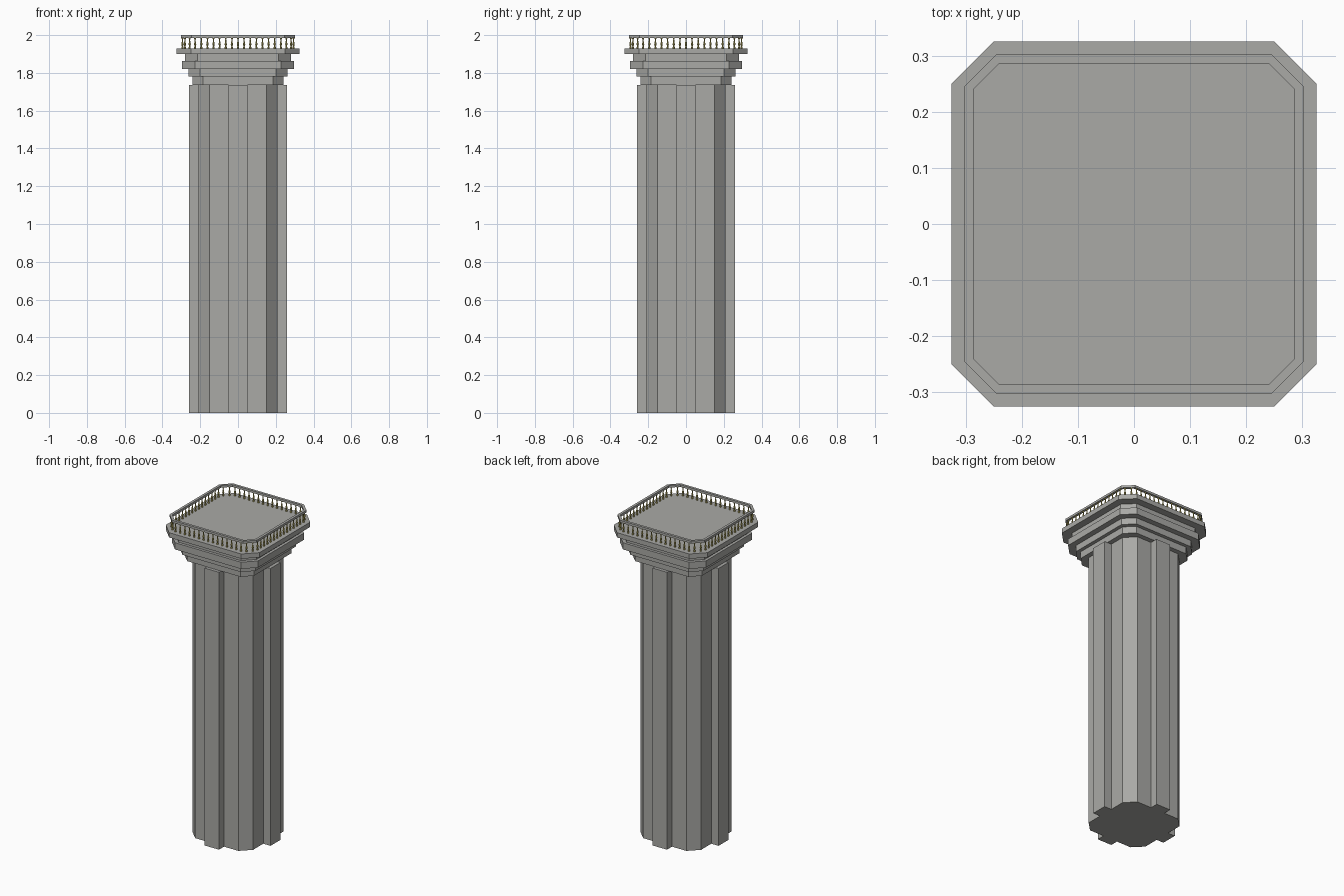
import bpy, bmesh, math
from mathutils import Vector

if "Cube" in bpy.data.objects:
    bpy.data.objects.remove(bpy.data.objects["Cube"])


def material(name, rgb):
    m = bpy.data.materials.new(name)
    m.diffuse_color = (*rgb, 1)
    m.use_nodes = True
    m.node_tree.nodes["Principled BSDF"].inputs["Base Color"].default_value = m.diffuse_color
    return m


stone = material("warm grey stone", (0.40, 0.40, 0.38))
gold = material("dull gold", (0.50, 0.43, 0.12))


def finish(bm, name, mat):
    bmesh.ops.recalc_face_normals(bm, faces=bm.faces[:])
    me = bpy.data.meshes.new(name)
    bm.to_mesh(me)
    bm.free()
    me.materials.append(mat)
    ob = bpy.data.objects.new(name, me)
    bpy.context.collection.objects.link(ob)
    return ob


def four_way(points):
    # repeat one side's outline around the z axis
    out = []
    for k in range(4):
        for x, y in points:
            for _ in range(k):
                x, y = -y, x
            out.append((x, y))
    return out


def octagon(r, c):
    return four_way([(-c, -r), (c, -r)])


def prism(name, outline, z0, z1, mat):
    bm = bmesh.new()
    f = bm.faces.new([bm.verts.new((x, y, z0)) for x, y in outline])
    top = bmesh.ops.extrude_face_region(bm, geom=[f])["geom"]
    vs = [v for v in top if isinstance(v, bmesh.types.BMVert)]
    bmesh.ops.translate(bm, vec=(0, 0, z1 - z0), verts=vs)
    return finish(bm, name, mat)


def ring(name, outer, inner, z0, z1, mat):
    bm = bmesh.new()
    loops = [[bm.verts.new((x, y, z)) for x, y in o]
             for o, z in ((outer, z0), (outer, z1), (inner, z1), (inner, z0))]
    n = len(outer)
    for k in range(4):
        a, b = loops[k], loops[(k + 1) % 4]
        for i in range(n):
            j = (i + 1) % n
            bm.faces.new((a[i], a[j], b[j], b[i]))
    return finish(bm, name, mat)


# Shaft: chamfered square with one flat rib on each side
prism("shaft", four_way([(-.15, -.21), (-.05, -.21), (-.05, -.26),
                         (.05, -.26), (.05, -.21), (.15, -.21)]), 0, 1.737, stone)

# Stepped capital
tiers = [("neck_tier", .24, 1.737, 1.78), ("lower_tier", .262, 1.78, 1.82),
         ("wide_tier", .297, 1.82, 1.862), ("upper_tier", .28, 1.862, 1.90),
         ("balcony_slab", .325, 1.90, 1.93)]
for name, r, z0, z1 in tiers:
    prism(name, octagon(r, r * .769), z0, z1, stone)

# Handrail
ring("handrail", octagon(.302, .246), octagon(.286, .24), 1.986, 2.0, stone)

# Turned balusters along every side and corner
profile = [(.0055, 1.93), (.0055, 1.937), (.003, 1.94), (.0062, 1.952),
           (.003, 1.967), (.0025, 1.977), (.005, 1.981), (.005, 1.987)]
spots = []
corners = [Vector(p) for p in octagon(.294, .243)]
for i, a in enumerate(corners):
    b = corners[(i + 1) % 8]
    n = 15 if i % 2 == 0 else 2
    spots += [a.lerp(b, (k + .5) / n) for k in range(n)]
bm = bmesh.new()
S = 8
for p in spots:
    rows = [[bm.verts.new((p.x + r * math.cos(t * math.tau / S),
                           p.y + r * math.sin(t * math.tau / S), z))
             for t in range(S)] for r, z in profile]
    for a, b in zip(rows, rows[1:]):
        for t in range(S):
            u = (t + 1) % S
            bm.faces.new((a[t], a[u], b[u], b[t]))
    bm.faces.new(rows[0][::-1])
    bm.faces.new(rows[-1])
finish(bm, "balusters", gold)
